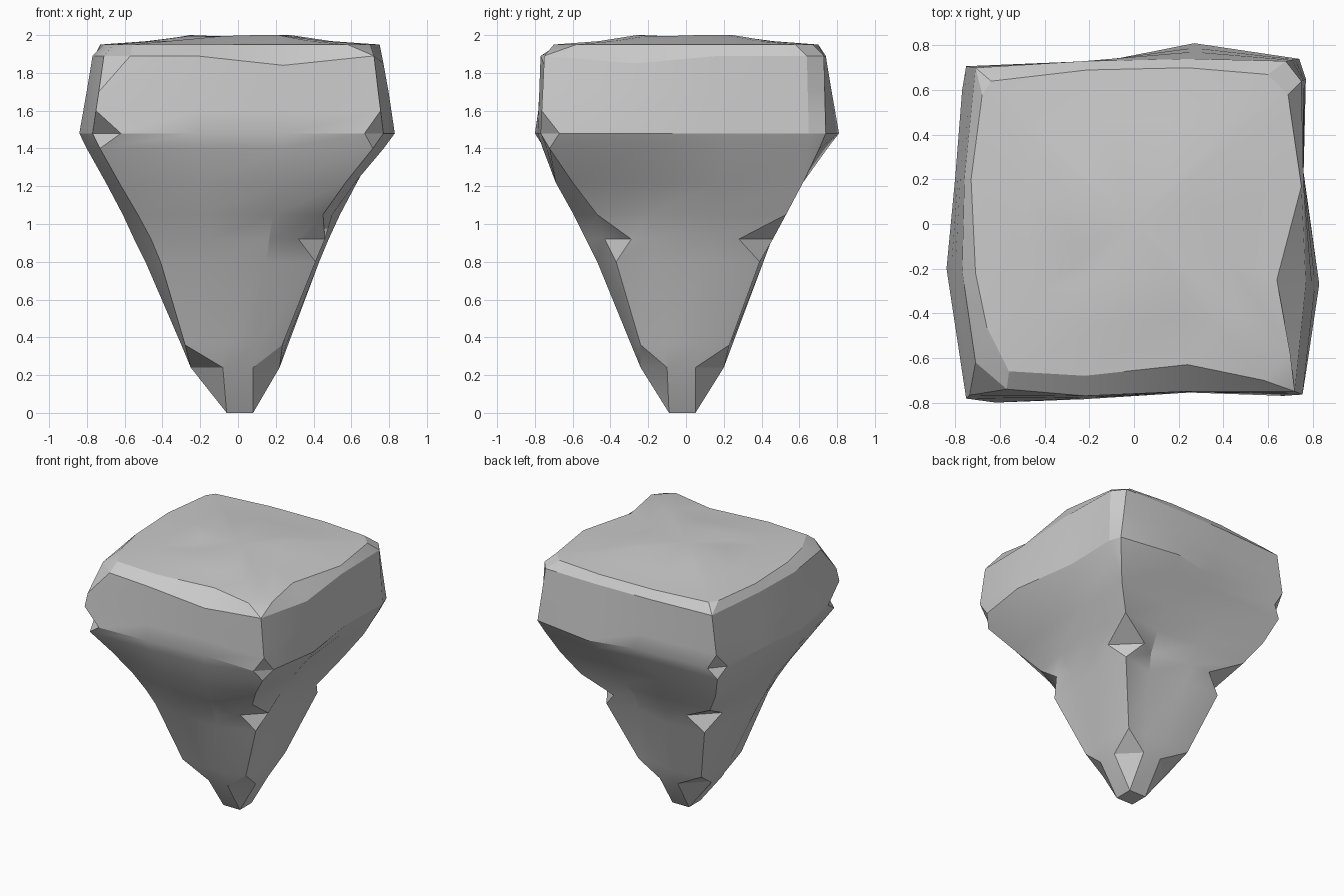
import bpy, bmesh

if "Cube" in bpy.data.objects:
    bpy.data.objects.remove(bpy.data.objects["Cube"])

bm = bmesh.new()

# Sixteen points per ring, four per side: front, right, back, left
RIM = [(-.56, -.66), (-.22, -.68), (.24, -.63), (.58, -.70),
       (.70, -.58), (.64, -.25), (.75, .17), (.69, .58),
       (.60, .67), (.24, .70), (-.21, .69), (-.64, .64),
       (-.68, .58), (-.73, .20), (-.71, -.22), (-.66, -.46)]
SHOULDER = [(-.57, -.74), (-.22, -.77), (.24, -.75), (.60, -.75),
            (.72, -.65), (.77, -.27), (.76, .17), (.75, .64),
            (.68, .73), (.26, .74), (-.22, .73), (-.67, .70),
            (-.71, .64), (-.76, .20), (-.77, -.21), (-.71, -.62)]
WAIST = [(-.62, -.80), (-.22, -.785), (.25, -.755), (.67, -.77),
         (.77, -.67), (.83, -.27), (.76, .23), (.77, .65),
         (.74, .74), (.27, .81), (-.07, .735), (-.68, .71),
         (-.77, .60), (-.80, .22), (-.84, -.20), (-.77, -.62)]


def side_ring(left, right, front, back, m, fl, fr, br, bl):
    """Side strips of half width m at the given depths, plus four corners (x, y, cut)."""
    cx, cy = .01, -.02
    return [(fl[0] + fl[2], fl[1]), (cx - m, front), (cx + m, front), (fr[0] - fr[2], fr[1]),
            (fr[0], fr[1] + fr[2]), (right[0], cy - m), (right[1], cy + m), (br[0], br[1] - br[2]),
            (br[0] - br[2], br[1]), (cx + m, back[0]), (cx - m, back[1]), (bl[0] + bl[2], bl[1]),
            (bl[0], bl[1] - bl[2]), (left, cy + m), (left, cy - m), (fl[0], fl[1] + fl[2])]


def blend(a, b, t):
    return [(p[0] + (q[0] - p[0]) * t, p[1] + (q[1] - p[1]) * t) for p, q in zip(a, b)]


def sharpen(ring, corners=((3, 4), (11, 12), (0, 15))):
    """Join the two cut points of each listed corner."""
    ring = list(ring)
    for on_face, on_side in corners:
        ring[on_face] = ring[on_side] = (ring[on_side][0], ring[on_face][1])
    return ring


# Tapering body, stepped on the right and back, with notched corners near z = 0.92
lower = [
    (0, (-.06, (.08, .08), -.09, (.05, .05), .07,
         (-.06, -.09, 0), (.08, -.09, 0), (.08, .05, 0), (-.06, .05, 0))),
    (.24, (-.25, (.22, .22), -.24, (.20, .20), .07,
           (-.25, -.24, .17), (.22, -.24, .14), (.22, .20, .15), (-.25, .20, .18))),
    (.36, (-.30, (.255, .265), -.29, (.235, .245), .085,
           (-.28, -.27, 0), (.235, -.24, 0), (.24, .23, 0), (-.29, .23, 0))),
    (.80, (-.49, (.385, .43), -.47, (.345, .41), .14,
           (-.41, -.41, 0), (.41, -.37, 0), (.40, .39, 0), (-.43, .39, 0))),
    (.92, (-.55, (.42, .48), -.53, (.38, .455), .155,
           (-.46, -.46, 0), (.46, -.43, .14), (.47, .46, .18), (-.49, .44, .18))),
    (1.05, (-.61, (.50, .54), -.595, (.475, .52), .175,
            (-.53, -.52, 0), (.45, -.47, 0), (.52, .53, 0), (-.56, .51, 0))),
    (1.22, (-.70, (.62, .63), -.69, (.59, .60), .20,
            (-.63, -.62, 0), (.57, -.60, 0), (.63, .62, 0), (-.67, .60, 0))),
]
rings = [(z, side_ring(*p)) for z, p in lower]

# Overhang, waist with cut corners, cap sides and top
rings += [(1.40, sharpen(blend(WAIST, rings[-1][1], .28))),
          (1.48, WAIST),
          (1.60, sharpen(blend(WAIST, SHOULDER, .3))),
          (1.70, sharpen(blend(WAIST, SHOULDER, .55))),
          (1.89, sharpen(SHOULDER, ((3, 4), (11, 12)))),
          (1.95, RIM),
          (1.968, [(x * .66, y * .66) for x, y in RIM]),
          (1.995, [(x * .37, y * .37) for x, y in RIM])]
rings = [[bm.verts.new((x, y, z)) for x, y in pts] for z, pts in rings]
for i in (15, 0):
    rings[-1][i].co.z = 1.975
for i in (2, 3, 6, 7, 8, 12):
    rings[-1][i].co.z = 2.0
# Chips in the front and right edges of the cap
rings[-4][2].co.z = 1.84
rings[-4][5].co.z = 1.85

for a, b in zip(rings, rings[1:]):
    for i in range(16):
        j = (i + 1) % 16
        bm.faces.new((a[i], a[j], b[j], b[i]))

# Foot and cap
bm.faces.new(rings[0][::-1])
centre = bm.verts.new((0, 0, 1.99))
for i in range(16):
    bm.faces.new((rings[-1][i], rings[-1][(i + 1) % 16], centre))

bmesh.ops.remove_doubles(bm, verts=bm.verts, dist=.002)
bmesh.ops.dissolve_degenerate(bm, dist=.001, edges=bm.edges)
bmesh.ops.recalc_face_normals(bm, faces=bm.faces)

mesh = bpy.data.meshes.new("floating_rock")
bm.to_mesh(mesh)
bm.free()
rock = bpy.data.objects.new("floating_rock", mesh)
bpy.context.collection.objects.link(rock)

# Soften the shallow facets, keep the hard breaks
bpy.context.view_layer.objects.active = rock
rock.select_set(True)
bpy.ops.object.shade_smooth_by_angle(angle=.4)
